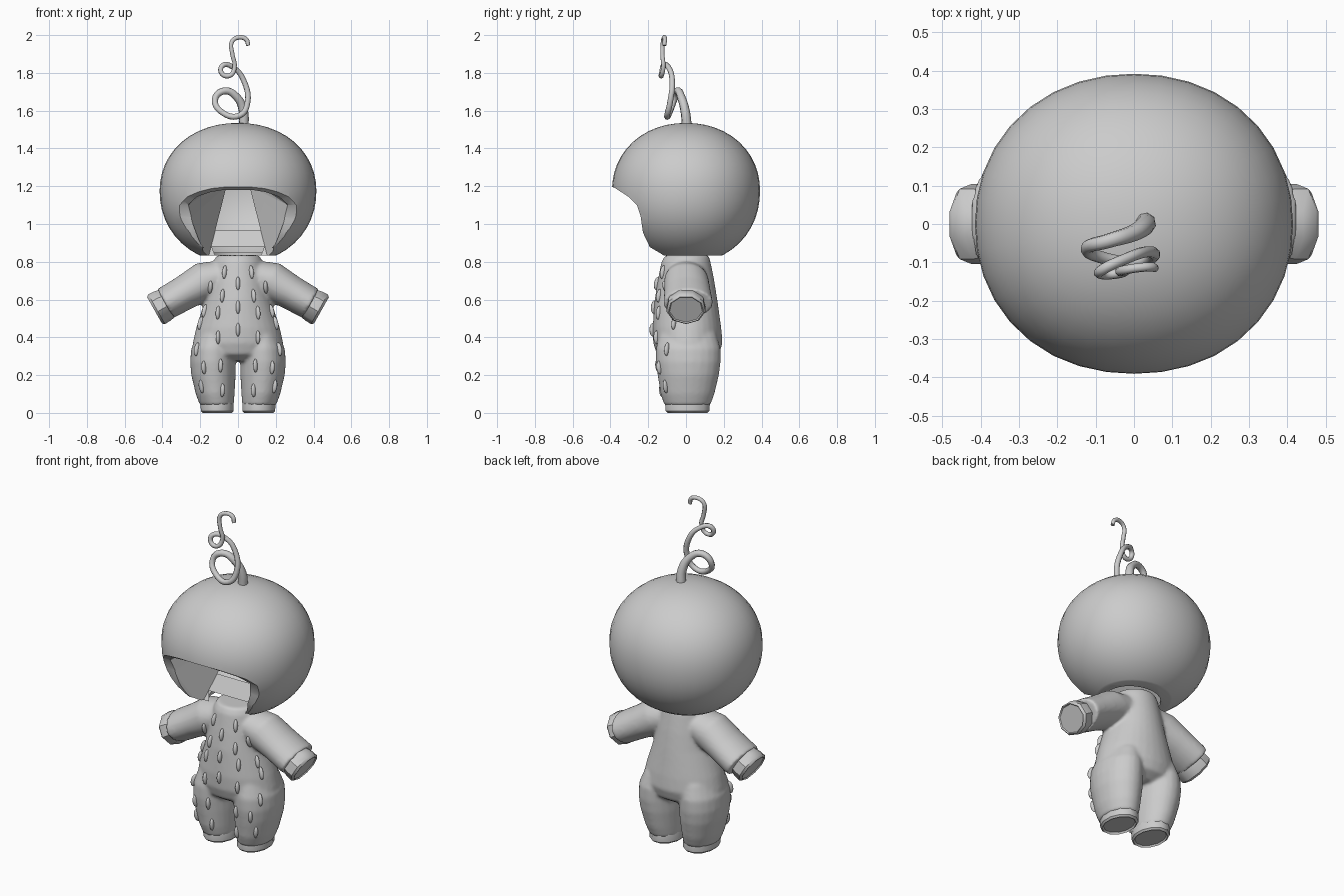
import bpy, bmesh, math
from mathutils import Vector, Matrix

if "Cube" in bpy.data.objects:
    bpy.data.objects.remove(bpy.data.objects["Cube"])

grey = bpy.data.materials.new("plain_grey")
grey.diffuse_color = (0.6, 0.6, 0.6, 1)
grey.use_nodes = True
grey.node_tree.nodes["Principled BSDF"].inputs["Base Color"].default_value = grey.diffuse_color


def add(name, bm):
    bmesh.ops.recalc_face_normals(bm, faces=bm.faces)
    me = bpy.data.meshes.new(name)
    bm.to_mesh(me)
    bm.free()
    ob = bpy.data.objects.new(name, me)
    bpy.context.collection.objects.link(ob)
    me.materials.append(grey)
    return ob


def smooth(ob, angle=35):
    bpy.ops.object.select_all(action='DESELECT')
    ob.select_set(True)
    bpy.context.view_layer.objects.active = ob
    bpy.ops.object.shade_smooth_by_angle(angle=math.radians(angle))


def apply_mods(ob):
    bpy.context.view_layer.objects.active = ob
    for m in list(ob.modifiers):
        bpy.ops.object.modifier_apply(modifier=m.name)


def loft(bm, rings, n, u=(1, 0, 0), side=1):
    """Capped loft through ellipses (x, y, z, radius along u, radius along y)."""
    loops = []
    for x, y, z, ru, ry in rings:
        loop = []
        for i in range(n):
            a = 2 * math.pi * (i + 0.5) / n
            p = Vector((x, y, z)) + Vector(u) * ru * math.cos(a) + Vector((0, ry * math.sin(a), 0))
            p.x *= side
            loop.append(bm.verts.new(p))
        loops.append(loop)
    for a, b in zip(loops, loops[1:]):
        for i in range(n):
            j = (i + 1) % n
            bm.faces.new((a[i], a[j], b[j], b[i]))
    bm.faces.new(loops[0])
    bm.faces.new(loops[-1])


# Body suit: torso, legs and sleeves fused into one soft surface
ARM_U = (0.49, 0, 0.87)
torso = [(0, 0.005, 0.835, 0.112, 0.115), (0, 0, 0.80, 0.13, 0.13), (0, 0, 0.7, 0.152, 0.15),
         (0, 0, 0.6, 0.174, 0.166), (0, 0.005, 0.45, 0.222, 0.182),
         (0, 0.01, 0.37, 0.24, 0.184), (0, 0.01, 0.31, 0.22, 0.165), (0, 0.01, 0.275, 0.13, 0.11)]
leg = [(0.122, 0.01, 0.42, 0.09, 0.15), (0.13, 0.012, 0.34, 0.118, 0.172), (0.133, 0.012, 0.27, 0.121, 0.172),
       (0.130, 0.012, 0.2, 0.118, 0.163), (0.121, 0.008, 0.1, 0.103, 0.143),
       (0.112, 0.007, 0.04, 0.09, 0.122)]
sleeve = [(0.04, 0, 0.74, 0.08, 0.10), (0.17, 0.002, 0.70, 0.105, 0.118),
          (0.28, 0.008, 0.638, 0.092, 0.124), (0.385, 0.012, 0.578, 0.088, 0.132)]
bm = bmesh.new()
loft(bm, torso, 32)
for s in (1, -1):
    loft(bm, leg, 24, side=s)
    loft(bm, sleeve, 24, ARM_U, s)
body = add("body_suit", bm)
m = body.modifiers.new("fuse", 'REMESH')
m.mode = 'VOXEL'
m.voxel_size = 0.009
m = body.modifiers.new("soften", 'SMOOTH')
m.factor = 0.5
m.iterations = 10
apply_mods(body)
smooth(body, 50)

# Wrist and ankle cuffs with recessed ends
for s, label in ((1, "left"), (-1, "right")):
    bm = bmesh.new()
    loft(bm, [(0.375, 0, 0.582, 0.085, 0.10), (0.40, 0, 0.569, 0.091, 0.106), (0.432, 0, 0.551, 0.093, 0.106),
              (0.443, 0, 0.545, 0.083, 0.094), (0.437, 0, 0.548, 0.078, 0.088)], 9, ARM_U, s)
    smooth(add(label + "_wrist_cuff", bm), 40)
    bm = bmesh.new()
    loft(bm, [(0.112, 0.008, 0.08, 0.085, 0.115), (0.111, 0.008, 0.055, 0.09, 0.123),
              (0.11, 0.008, 0.01, 0.09, 0.12), (0.11, 0.008, 0.0, 0.08, 0.108),
              (0.11, 0.008, 0.01, 0.074, 0.10)], 12, side=s)
    smooth(add(label + "_ankle_cuff", bm), 40)

# Seeds laid on the front of the suit
seeds = [(0, 0.685), (0, 0.56), (0, 0.44)]
for x, z in ((0.07, 0.745), (0.082, 0.62), (0.147, 0.665), (0.105, 0.53), (0.175, 0.54), (0.105, 0.4),
             (0.197, 0.475), (0.217, 0.337), (0.093, 0.25), (0.18, 0.24), (0.083, 0.12), (0.192, 0.14)):
    seeds += [(x, z), (-x, z)]
bm = bmesh.new()
for x, z in seeds:
    hit, loc, nor, _ = body.ray_cast(Vector((x, -1, z)), Vector((0, 1, 0)))
    if not hit:
        continue
    side = Vector((0, 0, 1)).cross(nor).normalized()
    up = nor.cross(side)
    rot = Matrix((side, nor, up)).transposed().to_4x4()
    mat = Matrix.Translation(loc) @ rot @ Matrix.Diagonal((0.012, 0.018, 0.036, 1))
    bmesh.ops.create_uvsphere(bm, u_segments=10, v_segments=8, radius=1, matrix=mat)
smooth(add("suit_seeds", bm), 60)


def ball(scale, planes):
    """Squashed, slightly boxy ball cut by planes (point, outward normal)."""
    bm = bmesh.new()
    bmesh.ops.create_uvsphere(bm, u_segments=36, v_segments=24, radius=1)
    for v in bm.verts:
        d = v.co / sum(abs(c) ** 2.1 for c in v.co) ** (1 / 2.1) * scale
        v.co = (d.x * 0.415, d.y * 0.392, 1.175 + d.z * (0.36 if d.z > 0 else 0.385))
    for co, no in planes:
        bmesh.ops.bisect_plane(bm, geom=bm.verts[:] + bm.edges[:] + bm.faces[:], plane_co=co,
                               plane_no=no, clear_outer=True)
        bmesh.ops.holes_fill(bm, edges=[e for e in bm.edges if e.is_boundary])
    return bm


# Hood: ball with a flat base, hollow behind the cheeks and above the brow
hood = add("hood", ball(1, [((0, 0, 0.832), (0, 0, -1))]))
back_hollow = add("back_hollow_cutter", ball(0.968, [((0, 0, 0.85), (0, 0, -1)),
                                                     ((0, -0.09, 0.85), (0, -0.868, 0.496))]))
top_hollow = add("top_hollow_cutter", ball(0.968, [((0, 0, 1.195), (0, 0, -1))]))

# Round neck hole
bm = bmesh.new()
loft(bm, [(0, -0.01, 0.78, 0.158, 0.14), (0, -0.01, 0.88, 0.158, 0.14)], 24)
neck = add("neck_hole_cutter", bm)

# Face opening cutter: side profile swept across the hood
profile = [(-0.6, 1.24), (-0.42, 1.21), (-0.375, 1.19), (-0.306, 1.145), (-0.26, 1.10), (-0.24, 1.04),
           (-0.228, 0.955), (-0.19, 0.875), (-0.14, 0.835), (-0.11, 0.78), (-0.6, 0.78)]
bm = bmesh.new()
ends = [[bm.verts.new((x, y, z)) for y, z in profile] for x in (-0.6, 0.6)]
for e in ends:
    bm.faces.new(e)
for i in range(len(profile)):
    j = (i + 1) % len(profile)
    bm.faces.new((ends[0][i], ends[0][j], ends[1][j], ends[1][i]))
opening = add("face_opening_cutter", bm)

# Faceted passage between the cheeks, narrowing toward the back
half = [(0.08, -0.37, 1.175), (0.2, -0.32, 1.165), (0.265, -0.265, 1.1), (0.25, -0.245, 1.03),
        (0.22, -0.235, 0.95), (0.18, -0.19, 0.875), (0.155, -0.14, 0.80), (0.163, -0.12, 0.80),
        (0.06, 0.112, 1.2), (0.05, 0.12, 1.24), (0.14, -0.2, 1.24)]
bm = bmesh.new()
for x, y, z in half:
    for s in (1, -1):
        bm.verts.new((s * x, y, z))
bmesh.ops.convex_hull(bm, input=bm.verts[:])
passage = add("cheek_passage_cutter", bm)

cutters = (opening, passage, back_hollow, top_hollow, neck)
for cutter in cutters:
    m = hood.modifiers.new("cut", 'BOOLEAN')
    m.operation = 'DIFFERENCE'
    m.solver = 'EXACT'
    m.object = cutter
apply_mods(hood)
smooth(hood, 30)
for cutter in cutters:
    bpy.data.objects.remove(cutter)

# Curly tapered stem on top of the hood
path = [(0.03, 0.005, 1.51, 0.027), (0.028, -0.005, 1.60, 0.025), (-0.005, -0.025, 1.67, 0.022),
        (-0.07, -0.045, 1.705, 0.019), (-0.122, -0.062, 1.66, 0.017), (-0.075, -0.09, 1.585, 0.016),
        (0.01, -0.10, 1.575, 0.016), (0.05, -0.085, 1.64, 0.016), (0.03, -0.073, 1.76, 0.015),
        (-0.02, -0.09, 1.825, 0.014), (-0.08, -0.118, 1.84, 0.014), (-0.088, -0.13, 1.80, 0.013),
        (-0.045, -0.13, 1.785, 0.013), (-0.018, -0.12, 1.83, 0.012), (-0.03, -0.125, 1.90, 0.012),
        (-0.032, -0.122, 1.965, 0.012), (0.005, -0.115, 1.988, 0.012), (0.045, -0.112, 1.975, 0.012),
        (0.054, -0.115, 1.945, 0.011)]
cu = bpy.data.curves.new("curly_stem", 'CURVE')
cu.dimensions = '3D'
cu.bevel_depth = 1
cu.bevel_resolution = 2
cu.resolution_u = 5
cu.use_fill_caps = True
sp = cu.splines.new('BEZIER')
sp.bezier_points.add(len(path) - 1)
for p, (x, y, z, r) in zip(sp.bezier_points, path):
    p.co = (x, y, z)
    p.radius = r
    p.handle_left_type = p.handle_right_type = 'AUTO'
cu.materials.append(grey)
stem = bpy.data.objects.new("curly_stem", cu)
bpy.context.collection.objects.link(stem)
bpy.ops.object.select_all(action='DESELECT')
stem.select_set(True)
bpy.context.view_layer.objects.active = stem
bpy.ops.object.convert(target='MESH')
smooth(bpy.context.view_layer.objects.active, 50)
